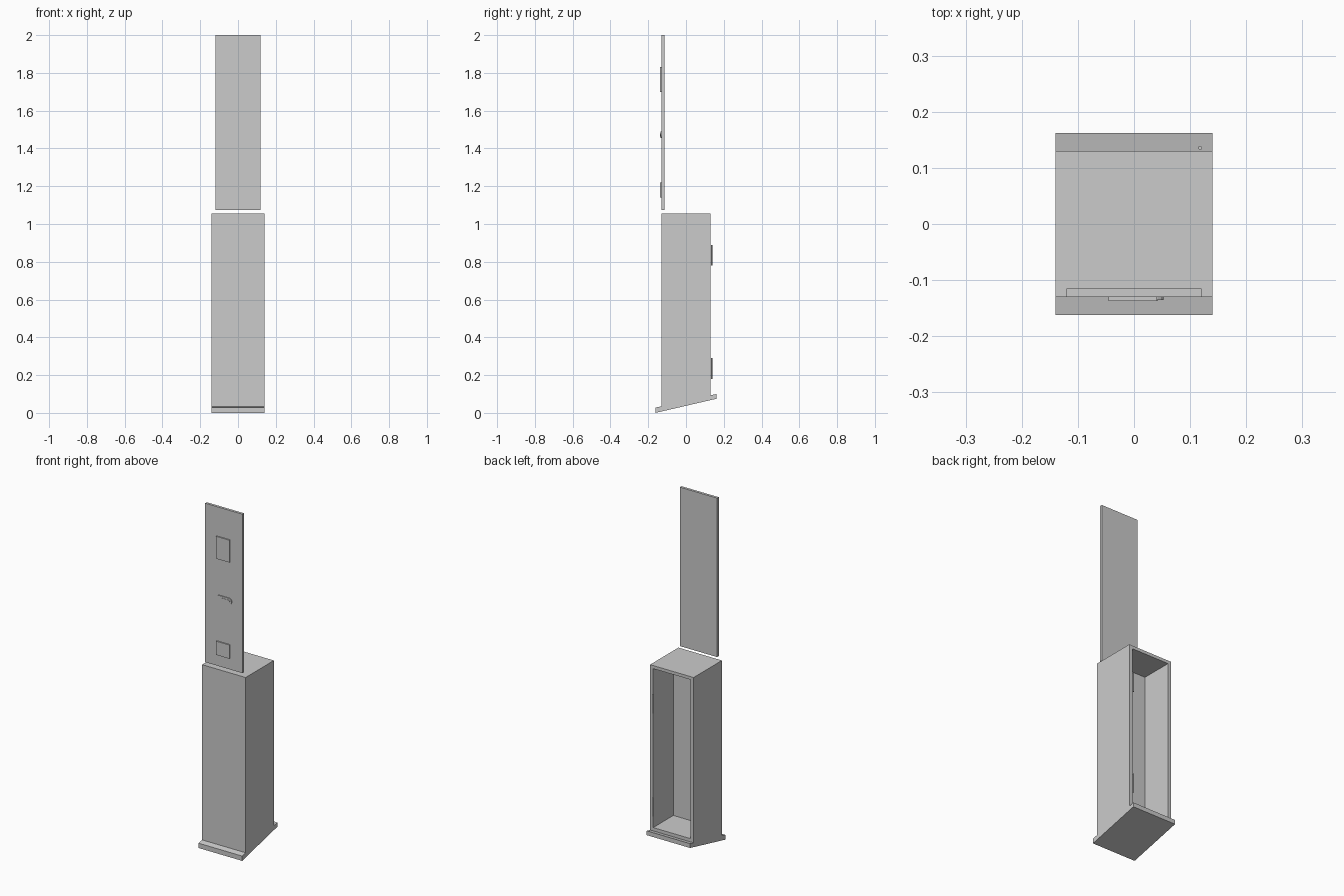
import bpy, bmesh, math

if "Cube" in bpy.data.objects:
    bpy.data.objects.remove(bpy.data.objects["Cube"])


def make_object(name, bm):
    bmesh.ops.recalc_face_normals(bm, faces=bm.faces)
    mesh = bpy.data.meshes.new(name)
    bm.to_mesh(mesh)
    bm.free()
    ob = bpy.data.objects.new(name, mesh)
    bpy.context.scene.collection.objects.link(ob)
    return ob


def prism(name, pts, vec):
    """Extrude a closed outline along vec."""
    bm = bmesh.new()
    face = bm.faces.new([bm.verts.new(p) for p in pts])
    ext = bmesh.ops.extrude_face_region(bm, geom=[face])
    verts = [g for g in ext["geom"] if isinstance(g, bmesh.types.BMVert)]
    bmesh.ops.translate(bm, verts=verts, vec=vec)
    return make_object(name, bm)


def box(name, x, y, z):
    pts = [(x[0], y[0], z[0]), (x[1], y[0], z[0]), (x[1], y[0], z[1]), (x[0], y[0], z[1])]
    return prism(name, pts, (0, y[1] - y[0], 0))


def pill(name, x, y, zc, r, n=8):
    """Rounded plate facing the front."""
    pts = []
    for cx, start in ((x[1] - r, -90), (x[0] + r, 90)):
        for i in range(n + 1):
            a = math.radians(start + 180 * i / n)
            pts.append((cx + r * math.cos(a), y[0], zc + r * math.sin(a)))
    return prism(name, pts, (0, y[1] - y[0], 0))


# Cabinet with slanted, flanged base, drawn as a side profile
profile = [(-0.162, 0), (0.162, 0.075), (0.162, 0.1), (0.13, 0.093), (0.13, 1.055),
           (-0.13, 1.055), (-0.13, 0.035), (-0.162, 0.028)]
cabinet = prism("cabinet_shell", [(-0.14, y, z) for y, z in profile], (0.28, 0, 0))

# Cavity open at the back
cutter = box("cavity_cutter", (-0.12, 0.12), (-0.055, 0.2), (0.112, 1.037))
cutter.hide_render = True
cutter.hide_viewport = True
mod = cabinet.modifiers.new("cavity", "BOOLEAN")
mod.operation = "DIFFERENCE"
mod.solver = "EXACT"
mod.object = cutter

# Hinge pins at the back opening
for name, z in (("lower_hinge", 0.235), ("upper_hinge", 0.835)):
    bpy.ops.mesh.primitive_cylinder_add(vertices=16, radius=0.0035, depth=0.11,
                                        location=(0.118, 0.1355, z))
    bpy.context.object.name = name
    bpy.ops.object.shade_smooth_by_angle()

# Separate door panel above the cabinet
box("door_panel", (-0.12, 0.12), (-0.13, -0.115), (1.075, 2.0))

# Raised plates on the door
for name, z in (("lower_plate", (1.14, 1.22)), ("upper_plate", (1.70, 1.83))):
    plate = box(name, (-0.045, 0.041), (-0.137, -0.13), z)

# Latch plate and lever
pill("latch_plate", (-0.045, 0.053), (-0.135, -0.13), 1.472, 0.018)
pill("latch_lever", (-0.015, 0.042), (-0.137, -0.135), 1.472, 0.008)
